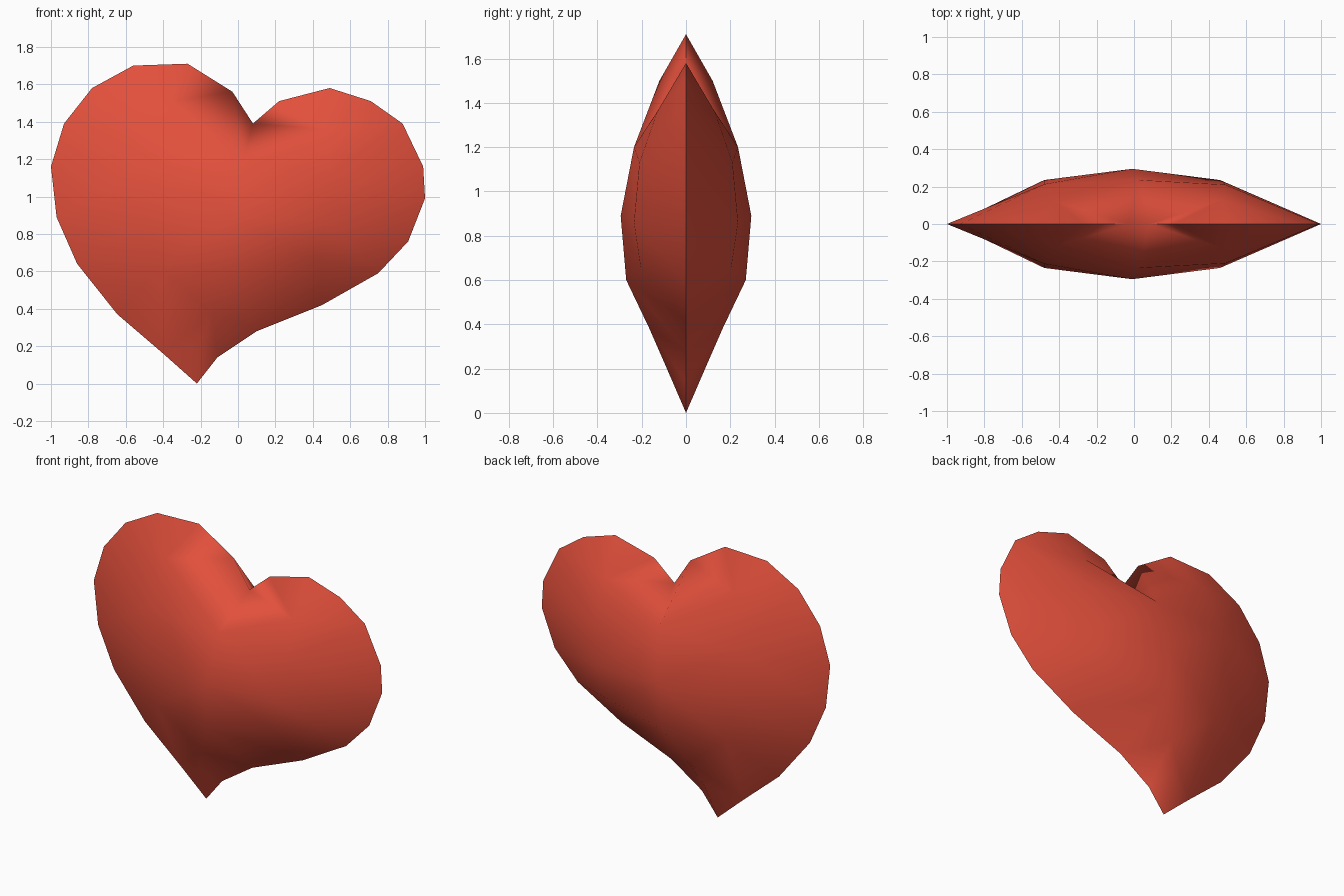
import bpy, bmesh, math
from mathutils import Vector
from mathutils.geometry import delaunay_2d_cdt

if "Cube" in bpy.data.objects:
    bpy.data.objects.remove(bpy.data.objects["Cube"])

# Rim of the heart (x, z), starting at the tip
RIM = [(-.22, 0), (-.40, .16), (-.645, .37), (-.86, .64), (-.97, .89), (-1, 1.16),
       (-.93, 1.39), (-.78, 1.58), (-.56, 1.70), (-.27, 1.71), (-.03, 1.56),
       (.08, 1.39), (.22, 1.51), (.49, 1.58), (.71, 1.51), (.88, 1.39),
       (.99, 1.16), (1, .99), (.91, .76), (.75, .59), (.45, .42), (.10, .28), (-.11, .14)]

# Bulge control points (x, z, depth), in rows from the tip up to the lobes
BULGE = [(-.20, .22, .095), (-.14, .38, .165),
         (-.42, .62, .21), (-.03, .60, .27), (.42, .66, .205),
         (-.48, .90, .235), (-.01, .89, .295), (.46, .86, .235),
         (-.48, 1.20, .213), (.03, 1.20, .235), (.49, 1.13, .21),
         (-.42, 1.50, .12), (.47, 1.36, .13)]

points = [Vector(p) for p in RIM] + [Vector(p[:2]) for p in BULGE]
depth = [0] * len(RIM) + [p[2] for p in BULGE]
n = len(RIM)
verts, _, faces, orig, _, _ = delaunay_2d_cdt(
    points, [(i, (i + 1) % n) for i in range(n)], [], 1, 1e-5)

# Front and back shells joined along the rim
bm = bmesh.new()
for side in (-1, 1):
    vs = [bm.verts.new((v.x, side * depth[orig[i][0]], v.y)) for i, v in enumerate(verts)]
    for f in faces:
        bm.faces.new([vs[i] for i in f])
bmesh.ops.remove_doubles(bm, verts=bm.verts, dist=1e-4)
bmesh.ops.recalc_face_normals(bm, faces=bm.faces)
mesh = bpy.data.meshes.new("heart")
bm.to_mesh(mesh)
bm.free()

heart = bpy.data.objects.new("heart", mesh)
bpy.context.collection.objects.link(heart)
red = bpy.data.materials.new("red")
red.diffuse_color = (.77, .08, .045, 1)
red.use_nodes = True
red.node_tree.nodes["Principled BSDF"].inputs["Base Color"].default_value = red.diffuse_color
mesh.materials.append(red)

# Smooth body with a sharp rim
bpy.context.view_layer.objects.active = heart
heart.select_set(True)
bpy.ops.object.shade_smooth_by_angle(angle=math.radians(65))
